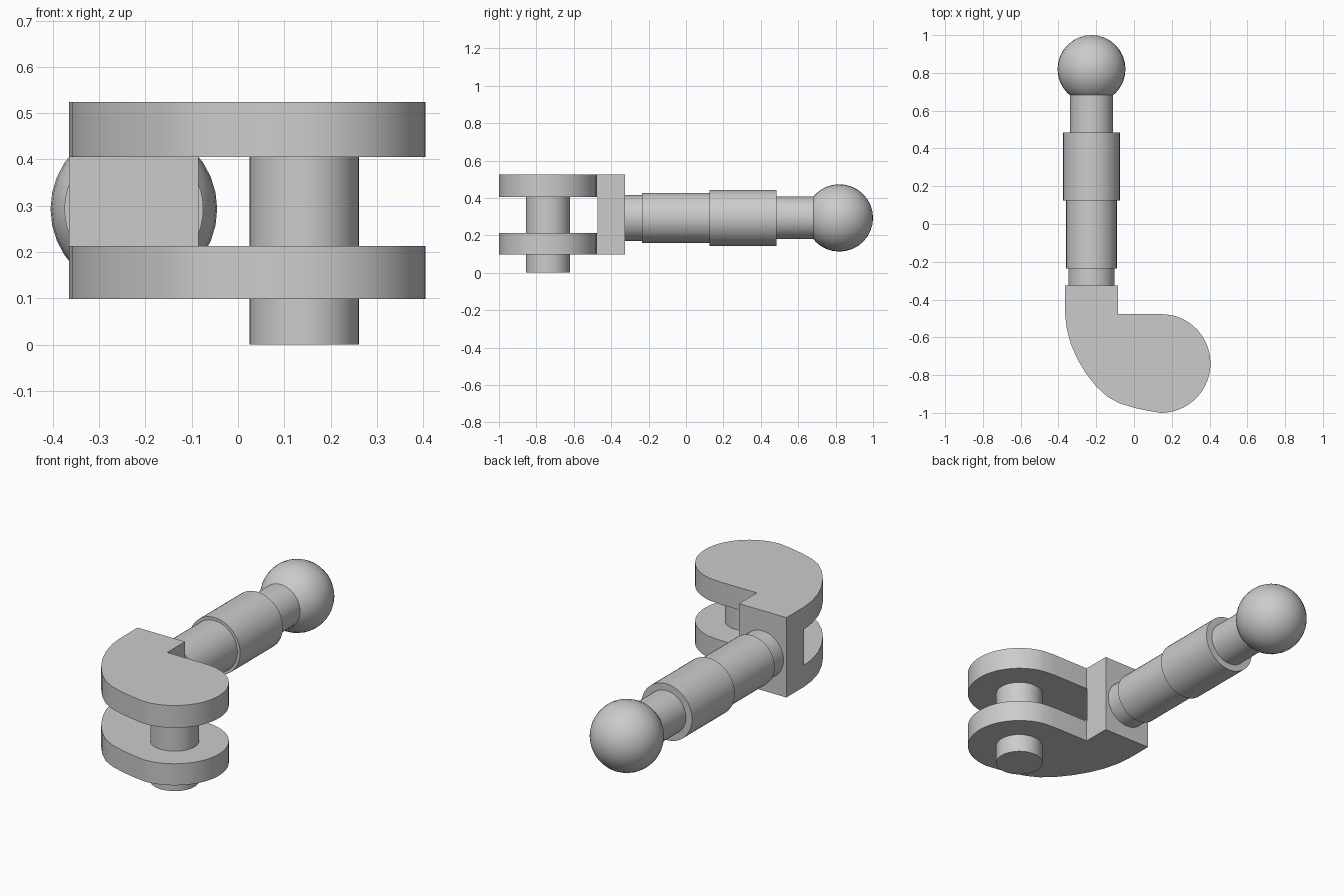
import bpy, bmesh, math
from mathutils import Matrix, Vector

cube = bpy.data.objects.get("Cube")
if cube:
    bpy.data.objects.remove(cube, do_unlink=True)

grey = bpy.data.materials.new("plain_grey")
grey.use_nodes = True
COLOUR = (0.6, 0.6, 0.6, 1)
grey.diffuse_color = COLOUR
grey.node_tree.nodes["Principled BSDF"].inputs["Base Color"].default_value = COLOUR


def add_object(name, bm):
    bmesh.ops.recalc_face_normals(bm, faces=bm.faces[:])
    mesh = bpy.data.meshes.new(name)
    bm.to_mesh(mesh)
    bm.free()
    mesh.materials.append(grey)
    obj = bpy.data.objects.new(name, mesh)
    bpy.context.collection.objects.link(obj)
    return obj


def smooth(obj, angle=30):
    bpy.ops.object.select_all(action='DESELECT')
    obj.select_set(True)
    bpy.context.view_layer.objects.active = obj
    bpy.ops.object.shade_smooth_by_angle(angle=math.radians(angle))


def lathe(name, profile, matrix, sides=48):
    """Stack rings of (radius, height) along local z and cap both ends."""
    bm = bmesh.new()
    rings = []
    for r, h in profile:
        rings.append([bm.verts.new((r * math.cos(2 * math.pi * i / sides),
                                    r * math.sin(2 * math.pi * i / sides), h))
                      for i in range(sides)])
    for a, b in zip(rings, rings[1:]):
        for i in range(sides):
            j = (i + 1) % sides
            bm.faces.new((a[i], a[j], b[j], b[i]))
    bm.faces.new(rings[0])
    bm.faces.new(rings[-1])
    bm.transform(matrix)
    obj = add_object(name, bm)
    smooth(obj)
    return obj


ROD_X, ROD_Z = -0.225, 0.293
PIN = Vector((0.143, -0.738))

# Clevis: curved outline extruded upward
outline = [(-0.085, -0.325), (-0.365, -0.325), (-0.365, -0.475), (-0.357, -0.55),
           (-0.335, -0.635), (-0.30, -0.715), (-0.255, -0.79), (-0.20, -0.86),
           (-0.14, -0.915), (-0.08, -0.948), (0.0, -0.973), (0.07, -0.988)]
for i in range(25):
    a = math.radians(-90 + i * 168 / 24)
    outline.append((PIN.x + 0.262 * math.cos(a), PIN.y + 0.262 * math.sin(a)))
outline += [(0.13, -0.476), (-0.085, -0.476)]
bm = bmesh.new()
face = bm.faces.new([bm.verts.new((x, y, 0.098)) for x, y in outline])
top = bmesh.ops.extrude_face_region(bm, geom=[face])["geom"]
bmesh.ops.translate(bm, vec=(0, 0, 0.426),
                    verts=[v for v in top if isinstance(v, bmesh.types.BMVert)])
clevis = add_object("clevis", bm)

# Slot that splits the clevis into two plates joined by a block
bm = bmesh.new()
bmesh.ops.create_cube(bm, size=1, matrix=Matrix.Translation((0, -0.787, 0.309))
                      @ Matrix.Diagonal((1.2, 0.63, 0.192, 1)))
slot = add_object("slot_cutter", bm)
slot.hide_render = True
cut = clevis.modifiers.new("slot", 'BOOLEAN')
cut.operation = 'DIFFERENCE'
cut.solver = 'EXACT'
cut.object = slot
bpy.context.view_layer.objects.active = clevis
bpy.ops.object.modifier_apply(modifier=cut.name)
bpy.data.objects.remove(slot, do_unlink=True)
smooth(clevis)

# Hinge pin through the lower plate
lathe("hinge_pin", [(0.118, 0), (0.118, 0.45)],
      Matrix.Translation((PIN.x, PIN.y, 0)))

# Stepped rod running backward to the ball
along_y = Matrix.Translation((ROD_X, 0, ROD_Z)) @ Matrix.Rotation(math.radians(-90), 4, 'X')
lathe("stepped_rod", [(0.123, -0.40), (0.123, -0.235), (0.134, -0.235), (0.134, 0.125),
                      (0.15, 0.125), (0.15, 0.485), (0.114, 0.485), (0.114, 0.75)], along_y)

# Ball end
bm = bmesh.new()
bmesh.ops.create_uvsphere(bm, u_segments=32, v_segments=16, radius=0.18)
bm.transform(Matrix.Translation((ROD_X, 0.82, ROD_Z)) @ Matrix.Rotation(math.radians(90), 4, 'X'))
smooth(add_object("ball_end", bm))
